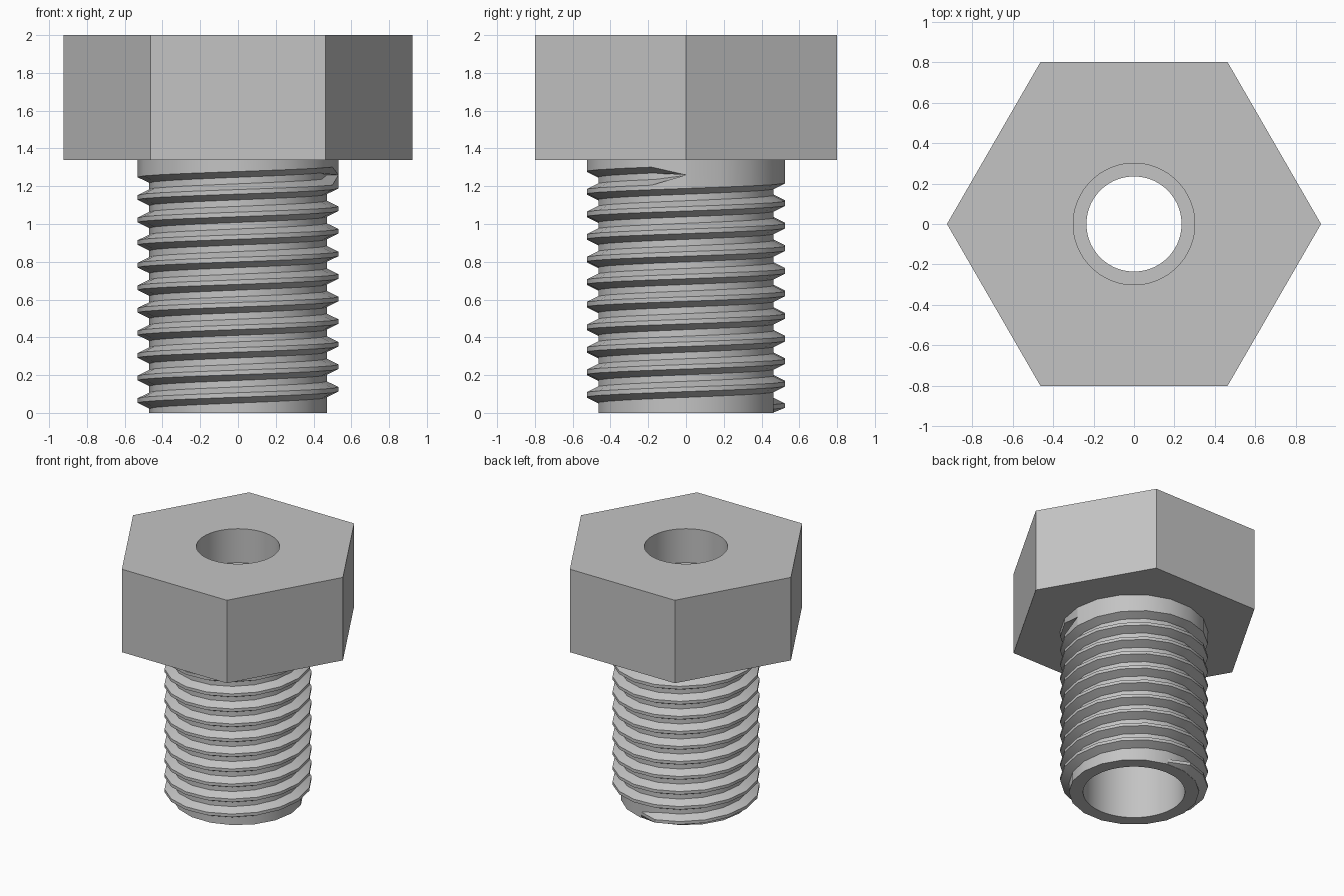
import bpy, bmesh
from math import cos, sin, pi, radians

if "Cube" in bpy.data.objects:
    bpy.data.objects.remove(bpy.data.objects["Cube"], do_unlink=True)

# Single plain metal colour
steel = bpy.data.materials.new("grey_steel")
steel.use_nodes = True
colour = (0.55, 0.55, 0.55, 1)
steel.diffuse_color = colour
steel.node_tree.nodes["Principled BSDF"].inputs["Base Color"].default_value = colour

SIDES = 18             # facets round the threaded shaft
ROOT, CREST = 0.47, 0.532
PITCH = 0.1195
HEAD_Z = 1.34


def ring_radius(radius, sides, a):
    """Radius at angle a of a regular polygon, or of a circle if sides is 0."""
    if not sides:
        return radius
    half = pi / sides
    return radius * cos(half) / cos(a % (2 * half) - half)


def build(name, rows, closed):
    """Skin a list of sections, each a list of points; outward when rising."""
    bm = bmesh.new()
    verts = [[bm.verts.new(p) for p in row] for row in rows]
    pairs = list(zip(verts, verts[1:]))
    if closed:
        pairs.append((verts[-1], verts[0]))
    for here, there in pairs:
        for i in range(len(here) - 1):
            bm.faces.new((here[i], there[i], there[i + 1], here[i + 1]))
    bmesh.ops.remove_doubles(bm, verts=bm.verts, dist=0.00001)
    mesh = bpy.data.meshes.new(name)
    bm.to_mesh(mesh)
    bm.free()
    mesh.materials.append(steel)
    obj = bpy.data.objects.new(name, mesh)
    bpy.context.collection.objects.link(obj)
    bpy.ops.object.select_all(action='DESELECT')
    obj.select_set(True)
    bpy.context.view_layer.objects.active = obj
    bpy.ops.object.shade_smooth_by_angle(angle=radians(35))
    return obj


def revolve(name, profile, columns):
    """Turn a profile of (radius, z, sides) about the z axis."""
    rows = []
    for c in range(columns):
        a = 2 * pi * c / columns
        row = []
        for radius, z, sides in profile:
            r = ring_radius(radius, sides, a + 1e-9)
            row.append((r * cos(a), r * sin(a), z))
        rows.append(row)
    return build(name, rows, True)


# Hexagonal head
revolve("hex_head", [(0.42, HEAD_Z, 0), (0.924, HEAD_Z, 6),
                     (0.924, 2, 6), (0.30, 2, 0)], 72)

# Stepped through bore and the flat end of the shaft
revolve("stepped_bore", [(0.30, 2, 0), (0.30, 1.73, 0), (0.235, 1.73, 0),
                         (0.235, 1.2, 0), (0.367, 1.2, 0), (0.367, 0, 0),
                         (ROOT, 0, SIDES)], 72)

# Shaft core at the thread root
revolve("shaft_core", [(ROOT, 0, 0), (ROOT, HEAD_Z, 0)], SIDES)

# Helical thread ridge; after the groove runs out it widens into a collar
GROOVE_END_Z = 1.26
END = 10 * SIDES       # step at which the groove runs out, at angle 0
START = SIDES * 80 // 360
BASE, FLAT = 0.045, 0.012


def section(step, collar):
    a = 2 * pi * step / SIDES
    z = GROOVE_END_Z - PITCH / 2 + (step - END) * PITCH / SIDES
    low, crest_low, crest_high, high = z - BASE, z - FLAT, z + FLAT, z + BASE
    crest = ROOT - 0.005 if step == START else CREST
    if step == END:
        crest_high = high = z + PITCH / 2
    if step == END + SIDES:
        low = crest_low = z - PITCH / 2
    if collar:
        crest_high = high = HEAD_Z
    points = [(ROOT - 0.005, low), (crest, crest_low),
              (crest, crest_high), (ROOT - 0.005, high)]
    return [(r * cos(a), r * sin(a), max(h, 0)) for r, h in points]


rows = [section(s, False) for s in range(START, END + 1)]
rows += [section(s, True) for s in range(END, END + SIDES + 1)]
build("helical_thread", rows, False)
